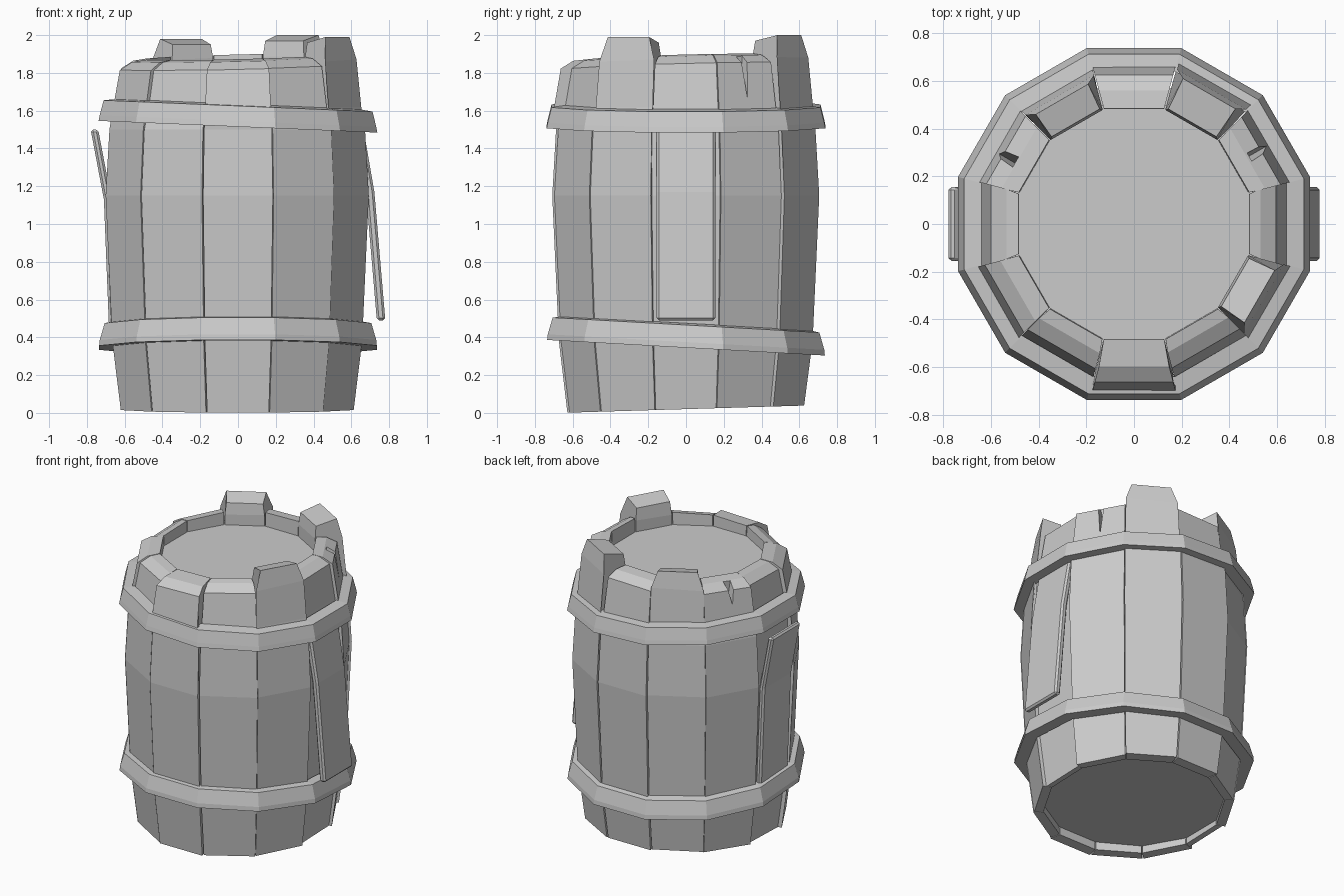
import bpy, bmesh, math, random
from mathutils import Vector

if "Cube" in bpy.data.objects:
    bpy.data.objects.remove(bpy.data.objects["Cube"])

random.seed(4)
N = 12
T = math.tan(math.pi / N)


def make(name, verts, faces):
    me = bpy.data.meshes.new(name)
    me.from_pydata(verts, [], faces)
    bm = bmesh.new()
    bm.from_mesh(me)
    bmesh.ops.recalc_face_normals(bm, faces=bm.faces)
    bm.to_mesh(me)
    bm.free()
    ob = bpy.data.objects.new(name, me)
    bpy.context.collection.objects.link(ob)
    return ob


def prism(name, left, right):
    """Closed solid between two matching outlines."""
    n = len(left)
    faces = [(i, (i + 1) % n, n + (i + 1) % n, n + i) for i in range(n)]
    faces += [tuple(range(n)), tuple(range(2 * n - 1, n - 1, -1))]
    return make(name, left + right, faces)


def ring(name, profile, sx=0, sy=0):
    """Twelve-sided band from a closed (apothem, z) profile, tilted by slopes."""
    n, verts, faces = len(profile), [], []
    for k in range(N):
        a = math.radians(15 + 30 * k)
        for r, z in profile:
            c = r / math.cos(math.pi / N)
            x, y = c * math.cos(a), c * math.sin(a)
            verts.append((x, y, z + sx * x + sy * y))
        for i in range(n):
            j, m = (i + 1) % n, (k + 1) % N
            faces.append((k * n + i, k * n + j, m * n + j, m * n + i))
    return make(name, verts, faces)


def disc(name, r, z0, z1):
    c = r / math.cos(math.pi / N)
    rim = [(c * math.cos(math.radians(15 + 30 * k)),
            c * math.sin(math.radians(15 + 30 * k))) for k in range(N)]
    return prism(name, [(x, y, z0) for x, y in rim], [(x, y, z1) for x, y in rim])


def stave(deg, top=None, push=0.0, lean=0.0):
    """One barrel stave; top = raised end height, push/lean = outward shifts."""
    a = math.radians(deg)
    ux, uy = math.cos(a), math.sin(a)
    # outline as (apothem, z, side trim)
    body = [(0.555, 0.0, 0), (0.62, 0.0, 0), (0.665, 0.38, 0), (0.70, 1.15, 0),
            (0.68, 1.5, 0), (0.66, 1.62, 0)]
    if top:
        end = [(0.635, 1.86, 0), (0.615, top, 0.035), (0.49, top - 0.03, 0.012),
               (0.48, 1.87, 0), (0.48, 1.75, 0), (0.60, 1.5, 0)]
    else:
        end = [(0.625, 1.835, 0), (0.56, 1.875, 0), (0.485, 1.885, 0),
               (0.48, 1.75, 0), (0.60, 1.5, 0)]
    sides = []
    for s in (-1, 1):
        pts = []
        for i, (r, z, trim) in enumerate(body + end):
            w = s * (r * T - trim - 0.003)
            if 1 <= i <= 7:
                r += push + (lean if i > 4 else 0)
            x, y = r * ux - w * uy, r * uy + w * ux
            if z < 0.1:
                z += 0.02 + 0.03 * y
            elif 1.8 < z < 1.89:
                z += 0.025 * (x + y)
            pts.append((x, y, z))
        sides.append(pts)
    return prism(f"stave_{deg:03d}", *sides)


# Staves: three broken ends stand proud, a few are pushed in or lean out
tops = {60: 2.0, 120: 1.98, 330: 1.99}
pushes = {0: -0.03, 180: -0.025, 270: 0.008, 90: 0.005, 60: 0.008, 30: -0.01}
leans = {270: 0.03, 90: -0.005, 60: 0.008, 240: -0.02, 300: -0.02}
staves = {}
for d in range(0, 360, 30):
    staves[d] = stave(d, tops.get(d), pushes.get(d, random.uniform(-0.012, 0.006)),
                      leans.get(d, 0.0))

# Recessed lid and base
disc("lid", 0.50, 1.74, 1.80)
disc("base", 0.57, 0.06, 0.12)

# Tilted hoops, flaring towards their lower edge
ring("upper_hoop", [(0.64, 1.515), (0.738, 1.515), (0.732, 1.545), (0.712, 1.625),
                    (0.64, 1.635)], sx=-0.042)
ring("lower_hoop", [(0.655, 0.345), (0.735, 0.345), (0.732, 0.375), (0.706, 0.465),
                    (0.65, 0.475)], sy=-0.056)


# Loose boards peeling away on the two sides
def board(name, path, thick):
    s = 1 if path[0][0] > 0 else -1
    outline = path + [(x - s * thick, z) for x, z in reversed(path)]
    ob = prism(name, [(x, -0.155, z) for x, z in outline],
               [(x, 0.155, z) for x, z in outline])
    m = ob.modifiers.new("worn_edges", "BEVEL")
    m.width, m.segments, m.limit_method = 0.012, 1, "ANGLE"


board("right_loose_board", [(0.78, 0.49), (0.722, 1.17), (0.665, 1.50)], 0.045)
board("left_loose_board", [(-0.78, 1.50), (-0.71, 1.13), (-0.683, 0.45)], 0.04)


# Split notches in two rim ends
def split(deg, off, depth, half):
    a = math.radians(deg)
    u, t = Vector((math.cos(a), math.sin(a), 0)), Vector((-math.sin(a), math.cos(a), 0))
    tri = [(off - half, 1.95), (off + half, 1.95), (off + half * 0.2, 1.88 - depth)]
    pr = [[tuple(u * r + t * w + Vector((0, 0, z))) for w, z in tri] for r in (0.56, 0.8)]
    cut = prism(f"split_cutter_{deg}", *pr)
    cut.hide_render = True
    cut.hide_set(True)
    m = staves[deg].modifiers.new("split", "BOOLEAN")
    m.operation, m.object, m.solver = "DIFFERENCE", cut, "EXACT"


split(150, 0.02, 0.15, 0.04)
split(30, 0.0, 0.22, 0.025)
